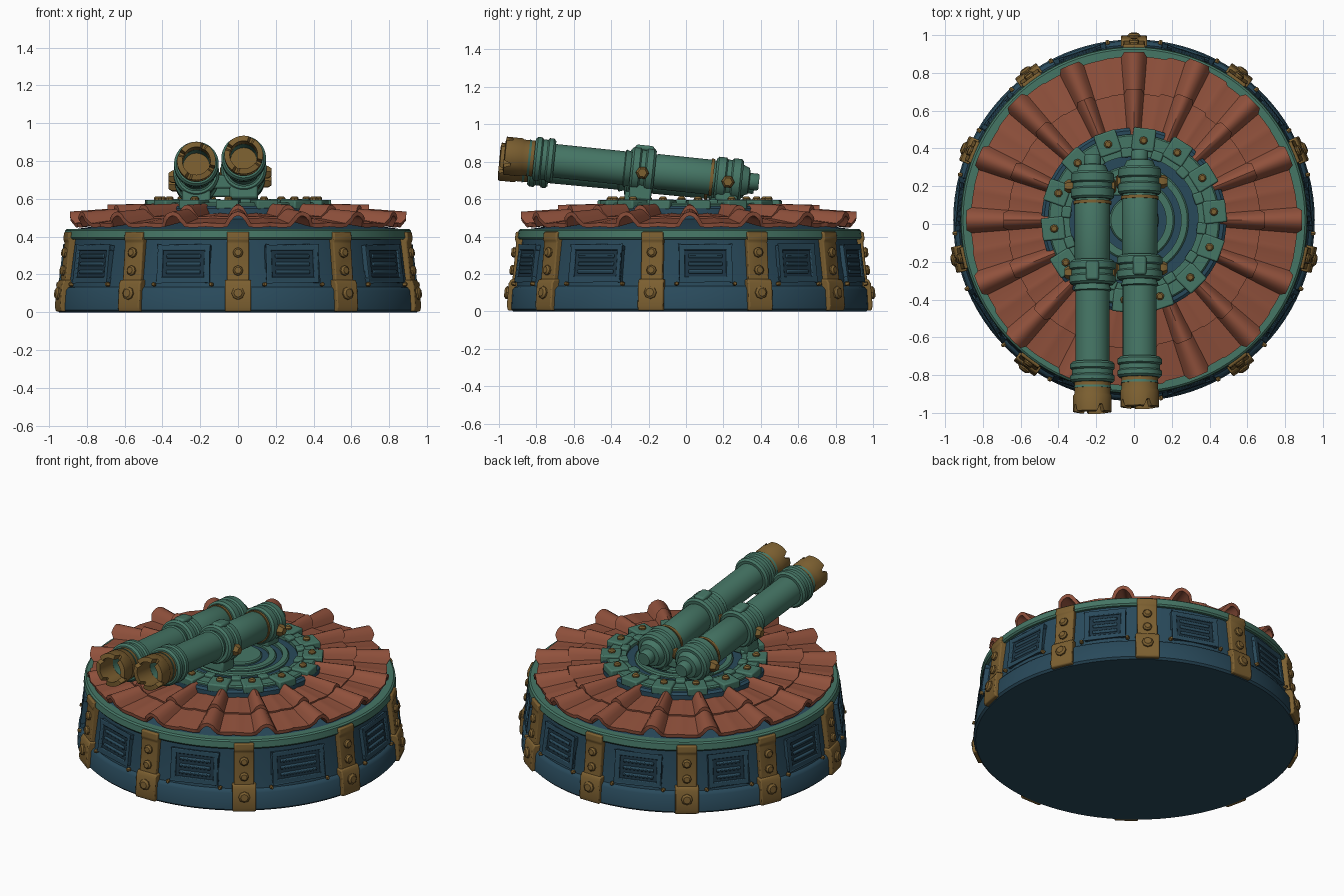
import bpy, bmesh, math, random
from math import pi, sin, cos, radians
from mathutils import Matrix, Vector

if "Cube" in bpy.data.objects:
    bpy.data.objects.remove(bpy.data.objects["Cube"])

random.seed(4)
CY = 0.02  # drum centre in y
DRUM = Matrix.Translation((0, CY, 0))


def material(name, rgb):
    m = bpy.data.materials.new(name)
    m.diffuse_color = (*rgb, 1)
    m.use_nodes = True
    m.node_tree.nodes["Principled BSDF"].inputs["Base Color"].default_value = m.diffuse_color
    return m


TEAL = material("teal", (0.06, 0.18, 0.13))
BLUE = material("blue", (0.022, 0.068, 0.105))
DARK = material("dark_blue", (0.012, 0.035, 0.055))
BRASS = material("brass", (0.20, 0.115, 0.03))
TILE = material("terracotta", (0.28, 0.082, 0.045))


def finish(bm, name, mat, bevel=0):
    bmesh.ops.remove_doubles(bm, verts=bm.verts, dist=1e-5)
    bmesh.ops.recalc_face_normals(bm, faces=bm.faces)
    for f in bm.faces:
        f.smooth = True
    for e in bm.edges:
        e.smooth = len(e.link_faces) == 2 and e.calc_face_angle(0) < radians(35)
    me = bpy.data.meshes.new(name)
    bm.to_mesh(me)
    bm.free()
    me.materials.append(mat)
    ob = bpy.data.objects.new(name, me)
    bpy.context.collection.objects.link(ob)
    if bevel:
        b = ob.modifiers.new("bevel", "BEVEL")
        b.width, b.segments, b.limit_method = bevel, 2, "ANGLE"
    return ob


def box(bm, size, mat4):
    bmesh.ops.create_cube(bm, size=1, matrix=mat4 @ Matrix.Diagonal((*size, 1)))


def lathe(bm, pts, mat4, n=48, closed=False):
    rings = [[bm.verts.new(mat4 @ Vector((r * cos(2 * pi * i / n), r * sin(2 * pi * i / n), z)))
              for i in range(n)] for r, z in pts]
    pairs = list(zip(rings, rings[1:])) + ([(rings[-1], rings[0])] if closed else [])
    for a, b in pairs:
        for i in range(n):
            j = (i + 1) % n
            bm.faces.new((a[i], a[j], b[j], b[i]))


def bolt(bm, r, h, mat4, n=8):
    # domed bolt along local z
    lathe(bm, [(0, -0.01), (r, -0.01), (r, h * 0.5), (r * 0.65, h), (0, h)], mat4, n)


def radial(angle, r, z, lean=0):
    # local frame on the drum wall: x outward, y along wall, z up
    a = radians(angle)
    return (DRUM @ Matrix.Rotation(a, 4, "Z") @ Matrix.Translation((r, 0, z))
            @ Matrix.Rotation(lean, 4, "Y"))


OUT = Matrix.Rotation(pi / 2, 4, "Y")  # turns local z outward
LEAN = -math.atan2(0.03, 0.25)

# Drum wall, with a thick foot band and closed top
bm = bmesh.new()
lathe(bm, [(0, 0), (0.945, 0), (0.957, 0.012), (0.95, 0.115), (0.938, 0.13), (0.928, 0.135),
           (0.895, 0.39), (0.895, 0.43), (0.86, 0.44), (0.45, 0.5), (0, 0.5)], DRUM, 96)
finish(bm, "drum_body", BLUE)

# Rim under the roof
bm = bmesh.new()
lathe(bm, [(0.89, 0.385), (0.912, 0.385), (0.92, 0.395), (0.915, 0.432), (0.905, 0.44), (0.85, 0.44)],
      DRUM, 96, True)
finish(bm, "top_rim", TEAL)

# Brass straps with bolts
half = [90, 54, 23, -12.5, -53.5, -90]
angles = half + [180 - a for a in half[1:-1]]
bm, bolts = bmesh.new(), bmesh.new()
strap = [(0.85, 0.15), (0.951, 0.15), (0.945, 0.2), (0.928, 0.37), (0.935, 0.385), (0.93, 0.425), (0.85, 0.43)]
foot = [(0.85, 0.004), (0.972, 0.004), (0.978, 0.03), (0.968, 0.15), (0.955, 0.172), (0.85, 0.172)]
for a in angles:
    for prof, w in ((strap, 0.118), (foot, 0.14)):
        m = radial(a, 0, 0)
        sides = [[bm.verts.new(m @ Vector((r, s * w / 2, z))) for r, z in prof] for s in (-1, 1)]
        bm.faces.new(sides[0])
        bm.faces.new(sides[1][::-1])
        for i in range(len(prof)):
            j = (i + 1) % len(prof)
            bm.faces.new((sides[0][i], sides[0][j], sides[1][j], sides[1][i]))
    for r, z, s in ((0.934, 0.315, 0.027), (0.943, 0.22, 0.027), (0.971, 0.1, 0.034)):
        bolt(bolts, s, 0.02, radial(a, r, z, LEAN) @ OUT)
finish(bm, "wall_straps", BRASS, 0.007)
finish(bolts, "strap_bolts", BRASS)

# Louvred panels between straps
order = sorted(a % 360 for a in angles)
frames, backs, studs = bmesh.new(), bmesh.new(), bmesh.new()
for a, b in zip(order, order[1:] + [order[0] + 360]):
    mid, w = (a + b) / 2, 0.29 * (b - a) / 36.5
    m = radial(mid, 0.907, 0.255, LEAN)
    T = Matrix.Translation
    for s in (-1, 1):
        box(frames, (0.04, w, 0.03), m @ T((0, 0, s * 0.085)))
        box(frames, (0.04, 0.03, 0.2), m @ T((0, s * (w / 2 - 0.015), 0)))
        bolt(studs, 0.012, 0.012, m @ T((0.018, s * (w / 2 + 0.015), -0.11)) @ OUT, 6)
    box(backs, (0.02, w - 0.04, 0.15), m @ T((0.002, 0, 0)))
    for k in (-1, 0, 1):
        box(frames, (0.026, w - 0.1, 0.02), m @ T((0.008, 0, k * 0.042)) @ Matrix.Rotation(0.5, 4, "Y"))
finish(frames, "louvre_frames", BLUE, 0.005)
finish(backs, "louvre_recesses", DARK)
finish(studs, "panel_studs", BRASS)

# Roof: two overlapping rows of pan tiles with 16 rolled ridges
N, SUB = 16, 20
jit = [random.uniform(-0.01, 0.01) for _ in range(N)]


def tile_row(name, r0, r1, z0, z1):
    bm = bmesh.new()
    grid = []
    for k in range(5):
        t, ring = k / 4, []
        for i in range(N * SUB):
            u = ((i / SUB + 0.5) % 1) - 0.5               # -0.5..0.5 across a tile, ridge at 0
            hump = max(0, 1 - (u / 0.17) ** 2) ** 0.5
            pan = 0.022 * (abs(u) - 0.5) * -4 * abs(u) - 0.006
            tile = int(i / SUB + 0.5) % N
            z = z0 + (z1 - z0) * t - pan * 0.8 + hump * (0.058 - 0.012 * t)
            r = r0 + (r1 - r0) * t + (1 - t) * (0.025 * (hump > 0.05) + jit[tile])
            ang = 2 * pi * i / (N * SUB) + pi / 2
            ring.append(bm.verts.new(DRUM @ Vector((r * cos(ang), r * sin(ang), z))))
        grid.append(ring)
    n = N * SUB
    for a, b in zip(grid, grid[1:]):
        for i in range(n):
            bm.faces.new((a[i], a[(i + 1) % n], b[(i + 1) % n], b[i]))
    ob = finish(bm, name, TILE)
    s = ob.modifiers.new("thickness", "SOLIDIFY")
    s.thickness, s.offset = 0.022, -1


tile_row("roof_tiles_outer", 0.872, 0.64, 0.47, 0.5)
tile_row("roof_tiles_inner", 0.675, 0.43, 0.506, 0.525)

# Turntable: blue plate, teal ring, stepped centre
bm = bmesh.new()
lathe(bm, [(0, 0.48), (0.49, 0.48), (0.49, 0.55), (0.475, 0.562), (0, 0.562)], DRUM, 64)
finish(bm, "turntable_plate", BLUE)
bm = bmesh.new()
for r0, r1, z in ((0.34, 0.455, 0.58), (0.25, 0.29, 0.578), (0.17, 0.215, 0.576), (0, 0.13, 0.58)):
    lathe(bm, [(r0, 0.55), (r1, 0.55), (r1, z - 0.008), (r1 - 0.008, z), (r0, z)], DRUM, 64, True)
finish(bm, "turntable_rings", TEAL)
bm, bolts = bmesh.new(), bmesh.new()
for i in range(14):
    a = i * 360 / 14 + 6
    box(bm, (0.12, 0.12, 0.05), radial(a, 0.43, 0.57))
    box(bm, (0.05, 0.06, 0.03), radial(a + 12.8, 0.36, 0.583))
    bolt(bolts, 0.022, 0.018, radial(a, 0.425, 0.595))
finish(bm, "turntable_blocks", TEAL, 0.008)
finish(bolts, "turntable_bolts", BRASS)


# Twin cannons: local z runs from breech to muzzle
def collar(s0, s1, r):
    m, d = (s0 + s1) / 2, 0.012
    return [(0.09, s0), (r - d, s0), (r, s0 + d), (r, m - 0.02), (r - 0.01, m - 0.012),
            (r - 0.01, m + 0.012), (r, m + 0.02), (r, s1 - d), (r - d, s1), (0.09, s1)]


def cannon(side, x, y, z, tilt, outer):
    M = Matrix.Translation((x, y, z)) @ Matrix.Rotation(radians(90 - tilt), 4, "X")
    T = Matrix.Translation
    bm = bmesh.new()
    lathe(bm, [(0, 0), (0.04, 0), (0.045, 0.008), (0.045, 0.05), (0.07, 0.055), (0.085, 0.09)]
          + collar(0.09, 0.235, 0.114) + [(0.094, 0.25), (0.094, 0.55)] + collar(0.56, 0.69, 0.121)
          + [(0.1, 0.72), (0.09, 0.725), (0.09, 1.08)] + collar(1.1, 1.21, 0.118)
          + [(0.1, 1.24), (0.07, 1.24), (0.07, 1.0), (0, 1.0)], M)
    finish(bm, side + "_barrel", TEAL)

    # notched brass muzzle and trim ring
    bm = bmesh.new()
    lathe(bm, [(0.075, 1.2), (0.096, 1.2), (0.096, 1.27), (0.102, 1.28), (0.102, 1.365), (0.074, 1.37), (0.07, 1.2)],
          Matrix(), 48, True)
    for v in bm.verts:
        if v.co.z > 1.3 and (math.degrees(math.atan2(v.co.y, v.co.x)) + 35) % 90 < 16:
            v.co.z -= 0.035
    lathe(bm, [(0.085, 0.245), (0.1, 0.245), (0.1, 0.262), (0.085, 0.262)], Matrix(), 48, True)
    lathe(bm, [(0, 1.05), (0.074, 1.05), (0.074, 1.06), (0, 1.06)], Matrix())
    bm.transform(M)
    finish(bm, side + "_muzzle", BRASS)

    # side bolts and clamp lugs
    bm, lugs = bmesh.new(), bmesh.new()
    for s in (0.165, 0.625):
        for d in (-1, 1):
            h = 0.035 if d == outer else 0.012
            bolt(bm, 0.036, h, M @ T((d * 0.112, -0.015, s)) @ Matrix.Rotation(d * pi / 2, 4, "Y"), 6)
        box(lugs, (0.15, 0.09 if s > 0.3 else 0.06, 0.12), M @ T((0, -0.115 if s > 0.3 else -0.09, s)))
    box(lugs, (0.07, 0.03, 0.1), M @ T((0, 0.118, 0.625)))
    finish(bm, side + "_side_bolts", BRASS)
    finish(lugs, side + "_saddles", TEAL, 0.012)


cannon("right", 0.03, 0.39, 0.69, 6, 1)
cannon("left", -0.22, 0.365, 0.672, 5.4, -1)

# Cross brace joining the barrels
bm = bmesh.new()
box(bm, (0.16, 0.1, 0.07), Matrix.Translation((-0.095, -0.25, 0.69)))
box(bm, (0.16, 0.1, 0.06), Matrix.Translation((-0.095, 0.2, 0.64)))
finish(bm, "cannon_brace", TEAL, 0.01)
